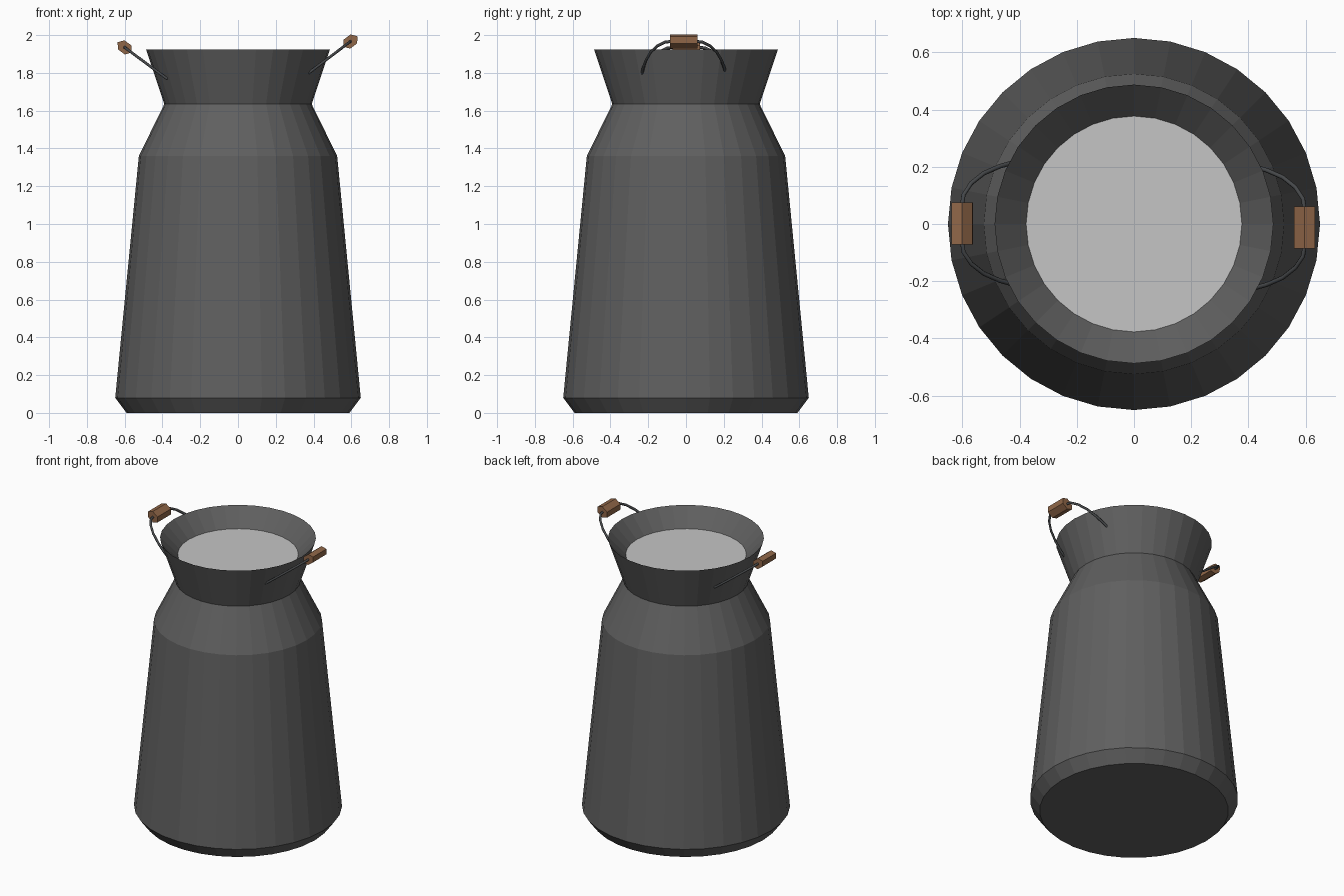
import bpy, bmesh, math
from mathutils import Vector

if "Cube" in bpy.data.objects:
    bpy.data.objects.remove(bpy.data.objects["Cube"])


def material(name, rgb):
    m = bpy.data.materials.new(name)
    m.diffuse_color = (*rgb, 1)
    m.use_nodes = True
    m.node_tree.nodes["Principled BSDF"].inputs["Base Color"].default_value = m.diffuse_color
    return m


METAL = material("dark metal", (0.115, 0.115, 0.115))
WIRE = material("wire grey", (0.06, 0.064, 0.068))
WOOD = material("brown wood", (0.28, 0.135, 0.065))
MILK = material("pale liquid", (0.56, 0.56, 0.56))


def add_mesh(name, bm, mat):
    bmesh.ops.recalc_face_normals(bm, faces=bm.faces)
    me = bpy.data.meshes.new(name)
    bm.to_mesh(me)
    bm.free()
    me.materials.append(mat)
    ob = bpy.data.objects.new(name, me)
    bpy.context.collection.objects.link(ob)
    return ob


def loft(bm, rings):
    """Bridge consecutive rings of points, return the rings of vertices."""
    vr = [[bm.verts.new(p) for p in r] for r in rings]
    n = len(vr[0])
    for a, b in zip(vr, vr[1:]):
        for i in range(n):
            j = (i + 1) % n
            bm.faces.new((a[i], a[j], b[j], b[i]))
    return vr


def circle(r, z, n=32):
    return [(r * math.cos(math.tau * i / n), r * math.sin(math.tau * i / n), z)
            for i in range(n)]


# Can body: outer wall, flared neck and the inner funnel down to the liquid
SURFACE = (0.375, 1.81)
profile = [(0.59, 0), (0.65, 0.08), (0.525, 1.36), (0.39, 1.635),
           (0.487, 1.925), SURFACE]
bm = bmesh.new()
rings = loft(bm, [circle(r, z) for r, z in profile])
bm.faces.new(rings[0])
bm.faces.new(rings[-1])
body = add_mesh("can_body", bm, METAL)

# Liquid surface, a thin disc closing the opening
bm = bmesh.new()
rings = loft(bm, [circle(SURFACE[0], SURFACE[1] - 0.002),
                  circle(SURFACE[0] + 0.002, SURFACE[1] + 0.002)])
for ring in rings:
    bm.faces.new(ring)
add_mesh("liquid_surface", bm, MILK)


# Handles: bent wire with a flattened hexagonal grip
def handle(side, foot, top, y0):
    foot, top = (Vector((x, y0, z)) for x, z in (foot, top))
    half = [(0.22, -0.03), (0.215, 0.15), (0.2, 0.4), (0.175, 0.66),
            (0.14, 0.86), (0.1, 0.98), (0.07, 1)]
    path = half + [(-y, t) for y, t in reversed(half)]
    cu = bpy.data.curves.new("wire", 'CURVE')
    cu.dimensions = '3D'
    cu.bevel_depth = 0.008
    cu.bevel_resolution = 1
    cu.use_fill_caps = True
    sp = cu.splines.new('POLY')
    sp.points.add(len(path) - 1)
    for p, (y, t) in zip(sp.points, path):
        p.co = (*(foot.lerp(top, t) + Vector((0, y, 0))), 1)
    cu.materials.append(WIRE)
    ob = bpy.data.objects.new(side + "_handle_wire", cu)
    bpy.context.collection.objects.link(ob)

    along = (top - foot).normalized()
    across = along.cross(Vector((0, 1, 0)))
    bm = bmesh.new()
    rings = loft(bm, [[top + Vector((0, y, 0))
                       + along * 0.046 * math.cos(math.tau * i / 6)
                       + across * 0.034 * math.sin(math.tau * i / 6)
                       for i in range(6)] for y in (-0.073, 0.073)])
    for ring in rings:
        bm.faces.new(ring)
    add_mesh(side + "_handle_grip", bm, WOOD)


handle("right", (0.375, 1.80), (0.595, 1.966), -0.012)
handle("left", (-0.38, 1.772), (-0.60, 1.935), 0.002)
